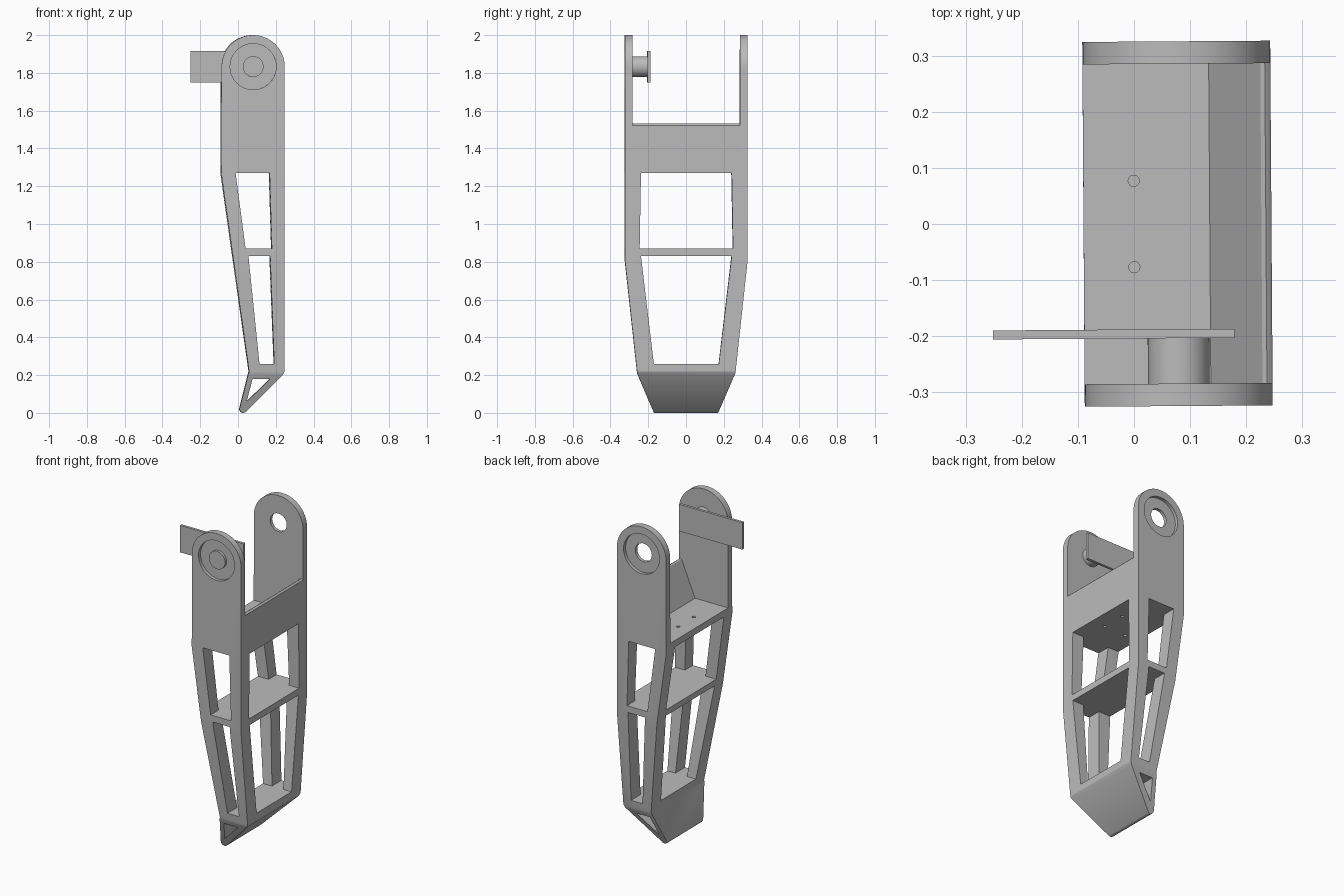
import bpy, bmesh, math

if "Cube" in bpy.data.objects:
    bpy.data.objects.remove(bpy.data.objects["Cube"], do_unlink=True)

grey = bpy.data.materials.new("plain_grey")
grey.use_nodes = True
grey.diffuse_color = (0.5, 0.5, 0.5, 1)
grey.node_tree.nodes["Principled BSDF"].inputs["Base Color"].default_value = (0.5, 0.5, 0.5, 1)

PIVOT_X, PIVOT_Z = 0.078, 1.833
YAW = math.radians(0.4)


def prism(name, outline, axis, start, end):
    """Extrude a 2D outline along x, y or z between two positions."""
    place = {"x": lambda a, b, d: (d, a, b),
             "y": lambda a, b, d: (a, d, b),
             "z": lambda a, b, d: (a, b, d)}[axis]
    bm = bmesh.new()
    low, high = [[bm.verts.new(place(a, b, d)) for a, b in outline] for d in (start, end)]
    bm.faces.new(low)
    bm.faces.new(high)
    n = len(outline)
    for i in range(n):
        j = (i + 1) % n
        bm.faces.new((low[i], low[j], high[j], high[i]))
    bmesh.ops.recalc_face_normals(bm, faces=bm.faces)
    mesh = bpy.data.meshes.new(name)
    bm.to_mesh(mesh)
    bm.free()
    mesh.materials.append(grey)
    obj = bpy.data.objects.new(name, mesh)
    bpy.context.collection.objects.link(obj)
    return obj


def arc(cx, cz, r, a0, a1, steps):
    angles = [math.radians(a0 + (a1 - a0) * i / steps) for i in range(steps + 1)]
    return [(cx + r * math.cos(a), cz + r * math.sin(a)) for a in angles]


def circle(cx, cz, r, steps=40):
    return arc(cx, cz, r, 0, 360, steps)[:-1]


def combine(target, tool, operation="DIFFERENCE"):
    """Apply a boolean and discard the tool."""
    bpy.context.view_layer.objects.active = target
    mod = target.modifiers.new("cut", "BOOLEAN")
    mod.operation, mod.solver, mod.object = operation, "EXACT", tool
    bpy.ops.object.modifier_apply(modifier=mod.name)
    bpy.data.objects.remove(tool, do_unlink=True)


def finish(obj):
    bpy.ops.object.select_all(action="DESELECT")
    obj.select_set(True)
    bpy.context.view_layer.objects.active = obj
    bpy.ops.object.shade_smooth_by_angle(angle=math.radians(25))
    obj.rotation_euler.z = YAW


# Leg body: side outline crossed with front outline
side = arc(PIVOT_X, PIVOT_Z, 0.167, 0, 180, 40)
side += [(-0.09, 1.26), (0.057, 0.22)] + arc(0.027, 0.02, 0.02, 170, 310, 8)
side += [(0.235, 0.2), (0.245, 0.22)]
leg = prism("leg_frame", side, "y", -0.5, 0.5)
half = [(0.17, -0.1), (0.17, 0), (0.26, 0.21), (0.325, 0.81), (0.325, 2.1)]
taper = half + [(-y, z) for y, z in reversed(half)]
combine(leg, prism("taper", taper, "x", -0.6, 0.6), "INTERSECT")

# Open yoke between the side plates, with sloped rear wall and rounded rim
yoke = [(-0.5, 1.31), (0.135, 1.31), (0.222, 1.515), (0.227, 1.526), (0.235, 1.531),
        (0.242, 1.526), (0.25, 1.515), (0.5, 1.515), (0.5, 2.2), (-0.5, 2.2)]
combine(leg, prism("yoke", yoke, "y", -0.285, 0.285))

# Windows through the sides, and the triangular foot opening
for window in ([(-0.015, 1.27), (0.165, 1.27), (0.177, 0.87), (0.038, 0.87)],
               [(0.053, 0.83), (0.168, 0.83), (0.19, 0.26), (0.112, 0.26)],
               [(0.075, 0.18), (0.168, 0.18), (0.045, 0.06)]):
    combine(leg, prism("side_window", window, "y", -0.6, 0.6))

# Windows through the broad faces
for top, bottom, w_top, w_bottom in ((1.27, 0.87, 0.24, 0.247), (0.83, 0.26, 0.24, 0.172)):
    window = [(-w_top, top), (w_top, top), (w_bottom, bottom), (-w_bottom, bottom)]
    combine(leg, prism("broad_window", window, "x", -0.6, 0.6))

# Bearing recesses on both plates, open bore on the back one
for s in (-1, 1):
    combine(leg, prism("recess", circle(PIVOT_X, PIVOT_Z, 0.122), "y", s * 0.305, s * 0.4))
combine(leg, prism("bore", circle(PIVOT_X, PIVOT_Z, 0.056), "y", 0.2, 0.4))

# Screw holes in the yoke floor
for x in (0, 0.15):
    for y in (-0.077, 0.077):
        combine(leg, prism("screw_hole", circle(x, y, 0.01, 16), "z", 1.2, 1.32))
finish(leg)

# Pivot shaft and the flat lever on its inner end
finish(prism("pivot_shaft", circle(PIVOT_X, PIVOT_Z, 0.055), "y", -0.32, -0.2))
finish(prism("lever_bar", [(-0.253, 1.75), (0.178, 1.75), (0.178, 1.916), (-0.253, 1.916)],
             "y", -0.204, -0.188))
